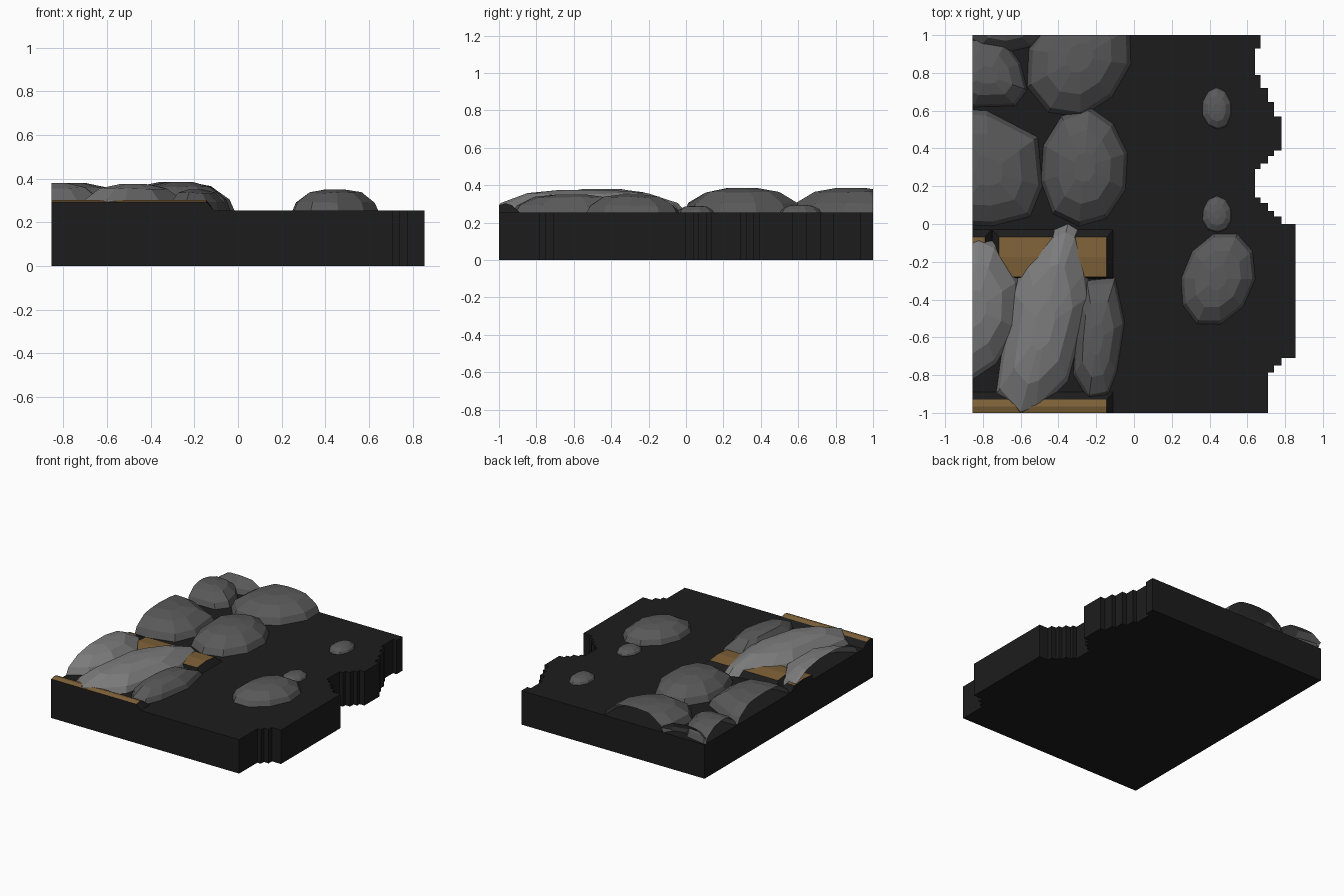
import bpy, bmesh, math, random
from mathutils import Vector

if "Cube" in bpy.data.objects:
    bpy.data.objects.remove(bpy.data.objects["Cube"])

random.seed(4)
GROUND = 0.255
EDGE_X = 0.855


def material(name, r, g, b):
    m = bpy.data.materials.new(name)
    m.diffuse_color = (r, g, b, 1)
    m.use_nodes = True
    m.node_tree.nodes["Principled BSDF"].inputs["Base Color"].default_value = m.diffuse_color
    return m


BLACK = material("black", 0.012, 0.012, 0.012)
WOOD = material("brown", 0.21, 0.12, 0.04)
DARK = material("dark_stone", 0.10, 0.10, 0.10)
LIGHT = material("light_stone", 0.20, 0.20, 0.20)


def finish(name, bm, *mats):
    me = bpy.data.meshes.new(name)
    bm.to_mesh(me)
    bm.free()
    for m in mats:
        me.materials.append(m)
    ob = bpy.data.objects.new(name, me)
    bpy.context.collection.objects.link(ob)


# Ground slab with a stepped right edge: (x, y at which that step ends)
steps = [(0.67, 0.93), (0.64, 0.79), (0.67, 0.72), (0.71, 0.645), (0.74, 0.57),
         (0.78, 0.39), (0.74, 0.36), (0.71, 0.32), (0.67, 0.29), (0.64, 0.14),
         (0.67, 0.11), (0.71, 0.07), (0.74, 0.04), (0.78, 0.0), (0.855, -0.71),
         (0.78, -0.75), (0.74, -0.785), (0.71, -1.0)]
outline, y = [(-EDGE_X, -1), (-EDGE_X, 1)], 1.0
for x, y_end in steps:
    outline += [(x, y), (x, y_end)]
    y = y_end
bm = bmesh.new()
base = bm.faces.new([bm.verts.new((x, y, 0)) for x, y in outline])
top = bmesh.ops.extrude_face_region(bm, geom=[base])["geom"]
bmesh.ops.translate(bm, vec=(0, 0, GROUND),
                    verts=[v for v in top if isinstance(v, bmesh.types.BMVert)])
bmesh.ops.recalc_face_normals(bm, faces=bm.faces)
finish("ground_slab", bm, BLACK)


# Planks: crowned brown top with black sloping rims (left, right, front, back)
def plank(name, x0, x1, y0, y1, rims):
    l, r, f, b = rims
    bm = bmesh.new()
    ym = (y0 + y1) / 2
    z = GROUND + 0.038
    tops = [(x0, y0, z), (x1, y0, z), (x1, ym, z + 0.01), (x1, y1, z),
            (x0, y1, z), (x0, ym, z + 0.01)]
    lows = [(x0 - l, y0 - f), (x1 + r, y0 - f), (x1 + r, ym), (x1 + r, y1 + b),
            (x0 - l, y1 + b), (x0 - l, ym)]
    t = [bm.verts.new(p) for p in tops]
    w = [bm.verts.new((p[0], p[1], GROUND)) for p in lows]
    for i in range(6):
        j = (i + 1) % 6
        bm.faces.new((w[i], w[j], t[j], t[i]))
    for ids in ((0, 1, 2, 5), (5, 2, 3, 4)):
        bm.faces.new([t[i] for i in ids]).material_index = 1
    finish(name, bm, BLACK, WOOD)


plank("plank_back_right", -0.715, -0.145, -0.28, -0.07, (0.035, 0.035, 0.008, 0.04))
plank("plank_back_left", -EDGE_X, -0.79, -0.28, -0.07, (0, 0.035, 0.008, 0.04))
plank("plank_front", -EDGE_X, -0.145, -1.0, -0.93, (0, 0.035, 0, 0.04))


# Faceted domes lofted from an outline, trimmed at the slab's borders
def stone(name, pts, height, mat, centre=None):
    c = Vector(centre) if centre else sum((Vector(p) for p in pts), Vector((0, 0))) / len(pts)
    bm = bmesh.new()
    n = len(pts)
    rings = []
    for scale, frac in ((1, 0), (0.92, 0.38), (0.62, 0.84), (0.25, 1)):
        ring = []
        for p in pts:
            q = c + (Vector(p) - c) * scale
            wobble = random.uniform(-0.04, 0.04) if 0 < frac < 1 else 0
            ring.append(bm.verts.new((q.x, q.y, GROUND + height * (frac + wobble))))
        rings.append(ring)
    for a, b in zip(rings, rings[1:]):
        for i in range(n):
            j = (i + 1) % n
            bm.faces.new((a[i], a[j], b[j], b[i]))
    bm.faces.new(rings[-1])
    bmesh.ops.recalc_face_normals(bm, faces=bm.faces)
    if sum(f.normal.z for f in bm.faces) < 0:
        bmesh.ops.reverse_faces(bm, faces=bm.faces)
    for co, no in (((-EDGE_X, 0, 0), (-1, 0, 0)), ((0, 1, 0), (0, 1, 0)), ((0, -1, 0), (0, -1, 0))):
        bmesh.ops.bisect_plane(bm, geom=bm.verts[:] + bm.edges[:] + bm.faces[:],
                               plane_co=co, plane_no=no, clear_outer=True)
    finish(name, bm, mat)


def oval(cx, cy, rx, ry, turn=0, n=10):
    t = math.radians(turn)
    pts = []
    for i in range(n):
        a = 2 * math.pi * (i + 0.5) / n
        k = random.uniform(0.98, 1.06)
        u, v = rx * k * math.cos(a), ry * k * math.sin(a)
        pts.append((cx + u * math.cos(t) - v * math.sin(t), cy + u * math.sin(t) + v * math.cos(t)))
    return pts


# Cobbles
stone("cobble_back", oval(-0.285, 0.885, 0.265, 0.325, -30), 0.13, DARK)
stone("cobble_middle", oval(-0.265, 0.3, 0.23, 0.305, -5), 0.13, DARK)
stone("cobble_left", [(-0.78, 0.6), (-0.51, 0.46), (-0.485, 0.2), (-0.55, 0.04), (-0.75, -0.01),
                      (-0.98, 0.0), (-1.1, 0.3), (-0.98, 0.61)], 0.125, DARK)
stone("cobble_back_left", [(-0.84, 0.99), (-0.68, 0.96), (-0.6, 0.85), (-0.565, 0.71), (-0.63, 0.625),
                           (-0.85, 0.62), (-1.0, 0.68), (-1.03, 0.85)], 0.11, DARK)
stone("cobble_corner", oval(-0.68, 1.07, 0.24, 0.16), 0.11, DARK)
stone("cobble_front", [(-0.25, -0.3), (-0.1, -0.285), (-0.05, -0.52), (-0.09, -0.78), (-0.14, -0.91),
                       (-0.24, -0.93), (-0.32, -0.8), (-0.31, -0.6), (-0.29, -0.4)], 0.095, DARK)

# Isolated stones on the right
stone("pebble_large", oval(0.44, -0.29, 0.185, 0.25, -24), 0.095, DARK)
stone("pebble_back", oval(0.44, 0.61, 0.078, 0.11), 0.04, DARK)
stone("pebble_middle", oval(0.44, 0.05, 0.078, 0.095), 0.035, DARK)

# Pale slabs lying across the planks
stone("pale_slab", [(-0.73, -0.9), (-0.61, -1.03), (-0.52, -1.0), (-0.35, -0.83), (-0.23, -0.38),
                    (-0.25, -0.24), (-0.30, -0.03), (-0.35, 0.0), (-0.42, -0.03), (-0.57, -0.2),
                    (-0.65, -0.35), (-0.71, -0.75)], 0.12, LIGHT, (-0.48, -0.55))
stone("pale_slab_left", [(-0.82, -0.06), (-0.73, -0.1), (-0.61, -0.3), (-0.62, -0.55), (-0.73, -0.74),
                         (-0.88, -0.84), (-1.05, -0.7), (-1.1, -0.4), (-0.97, -0.12)], 0.125, LIGHT,
      (-0.84, -0.45))
